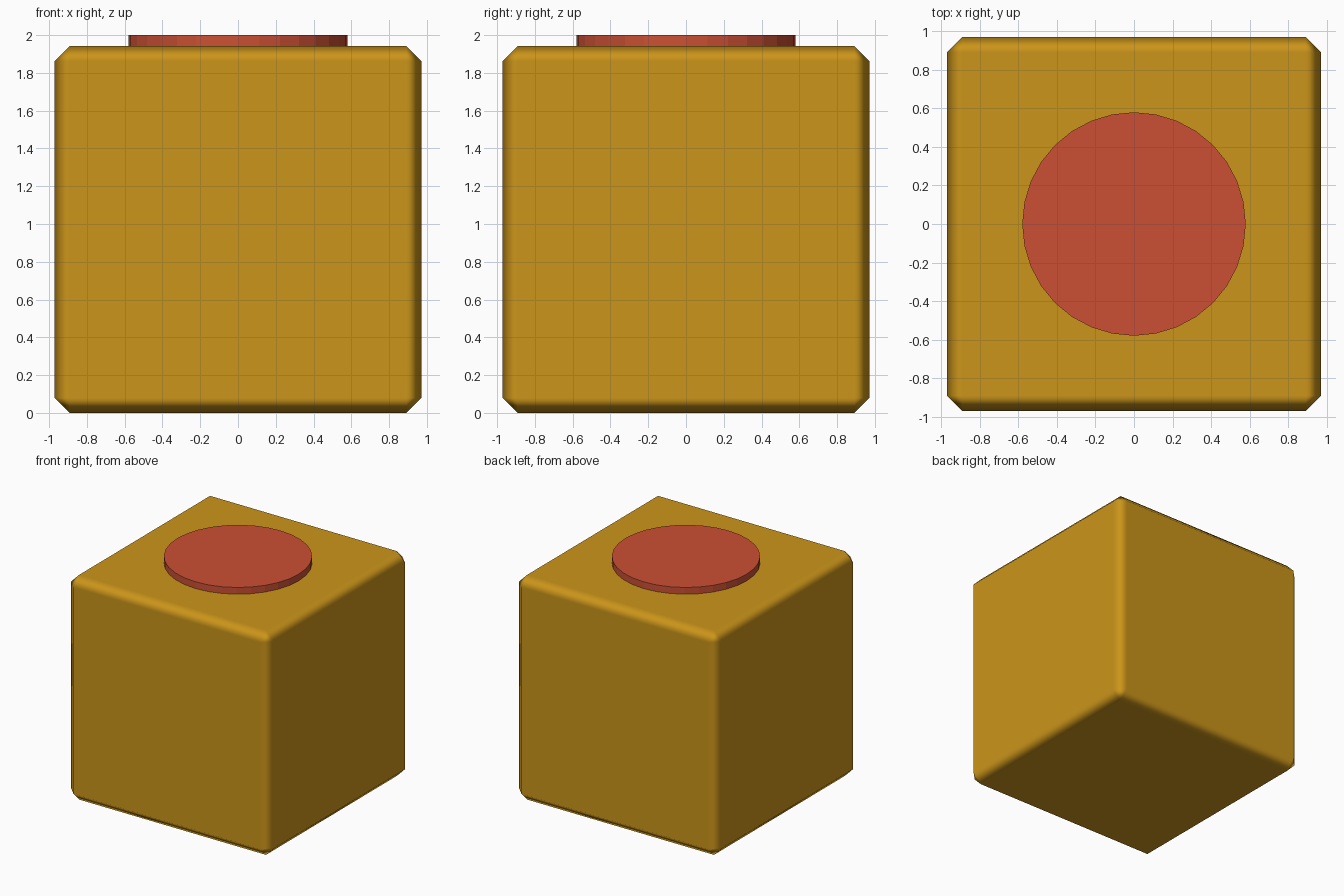
import bpy

if "Cube" in bpy.data.objects:
    bpy.data.objects.remove(bpy.data.objects["Cube"])


def paint(obj, name, rgb):
    mat = bpy.data.materials.new(name)
    mat.diffuse_color = (*rgb, 1)
    mat.use_nodes = True
    mat.node_tree.nodes["Principled BSDF"].inputs["Base Color"].default_value = mat.diffuse_color
    obj.data.materials.append(mat)


# Block body: cube with a single-segment bevel, soft-shaded edges and flat faces
SIZE = 1.942
bpy.ops.mesh.primitive_cube_add(size=SIZE, location=(0, 0, SIZE / 2))
body = bpy.context.object
body.name = "block_body"
bpy.ops.object.shade_smooth()
bevel = body.modifiers.new("edge_bevel", 'BEVEL')
bevel.width = 0.08
bevel.segments = 1
bevel.harden_normals = True
paint(body, "amber", (0.60, 0.30, 0.01))

# Round button standing slightly proud of the top
BOTTOM, TOP = 1.90, 2.0
bpy.ops.mesh.primitive_cylinder_add(vertices=32, radius=0.58, depth=TOP - BOTTOM,
                                    location=(0, 0, (TOP + BOTTOM) / 2))
button = bpy.context.object
button.name = "top_button"
paint(button, "red", (0.60, 0.08, 0.035))
